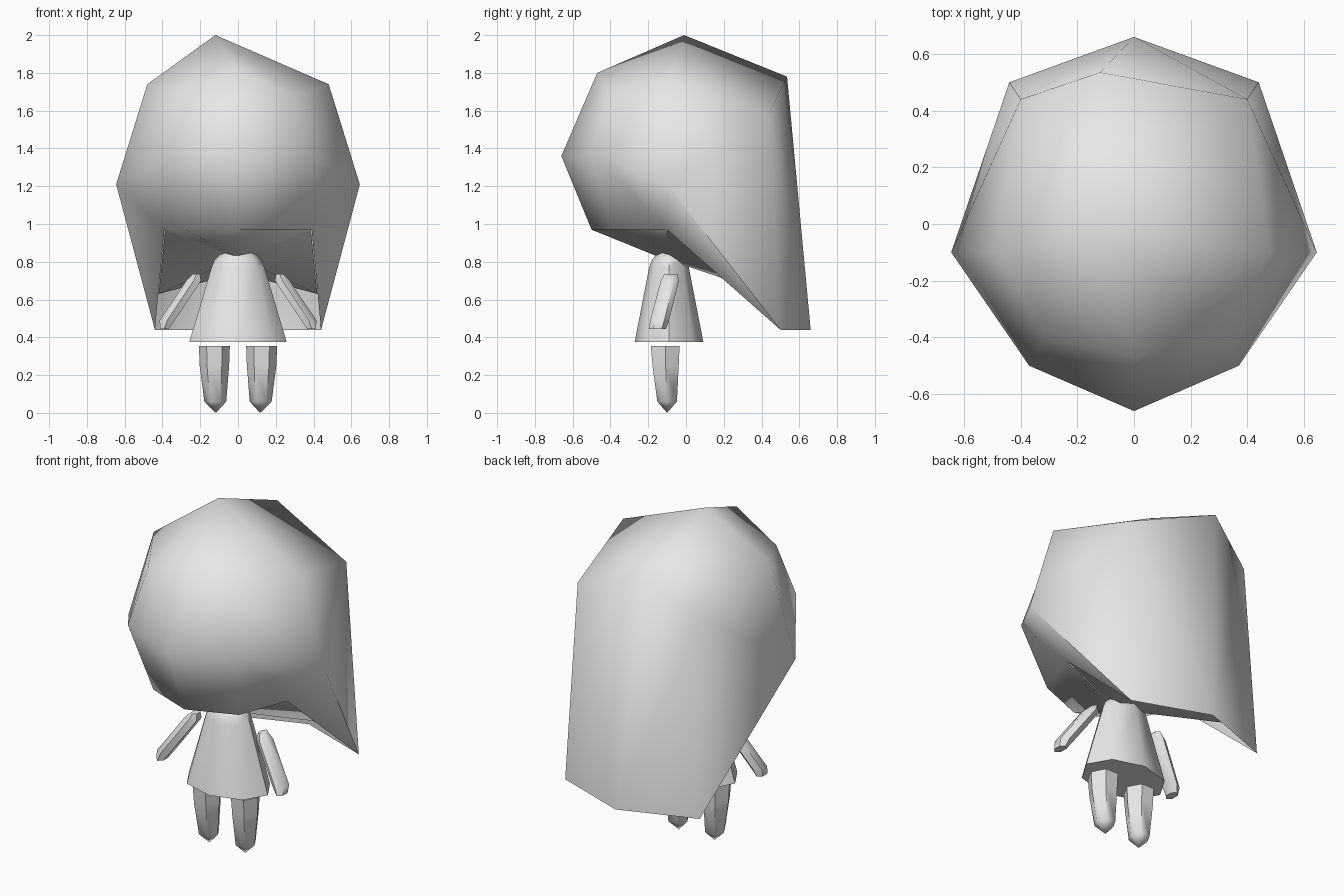
import bpy, bmesh, math
from mathutils import Vector

if "Cube" in bpy.data.objects:
    bpy.data.objects.remove(bpy.data.objects["Cube"])

grey = bpy.data.materials.new("plain_grey")
grey.diffuse_color = (0.8, 0.8, 0.8, 1)
grey.use_nodes = True
grey.node_tree.nodes["Principled BSDF"].inputs["Base Color"].default_value = grey.diffuse_color


def finish(name, bm, angle, recalc=True):
    if recalc:
        bmesh.ops.recalc_face_normals(bm, faces=bm.faces)
    me = bpy.data.meshes.new(name)
    bm.to_mesh(me)
    bm.free()
    ob = bpy.data.objects.new(name, me)
    bpy.context.collection.objects.link(ob)
    me.materials.append(grey)
    bpy.ops.object.select_all(action='DESELECT')
    ob.select_set(True)
    bpy.context.view_layer.objects.active = ob
    bpy.ops.object.shade_smooth_by_angle(angle=math.radians(angle))
    return ob


def build(name, points, faces, angle):
    """Points starting with s_ are mirrored to a left and a right copy, faces too."""
    bm = bmesh.new()
    v = {}
    for k, p in points.items():
        v[k, 1] = bm.verts.new(p)
        v[k, -1] = bm.verts.new((-p[0], p[1], p[2])) if k.startswith("s_") else v[k, 1]
    for f in faces:
        names = ["s_" + n[1:] if n[0] == "*" else n for n in f.split()]
        bm.faces.new([v[n, 1] for n in names])
        bm.faces.new([v[n, -1] for n in reversed(names)])
    return finish(name, bm, angle)


def loft(name, rings, sides, angle, turn=0.0):
    """Rings of (centre, radius x, radius y); zero radius makes a tip."""
    bm = bmesh.new()
    loops = []
    for c, rx, ry in rings:
        if rx == 0:
            loops.append([bm.verts.new(c)])
            continue
        loops.append([bm.verts.new((c[0] + rx * math.cos(a), c[1] + ry * math.sin(a), c[2]))
                      for a in (turn + 2 * math.pi * i / sides for i in range(sides))])
    for a, b in zip(loops, loops[1:]):
        for i in range(sides):
            j = (i + 1) % sides
            if len(b) == 1:
                bm.faces.new((a[i], a[j], b[0]))
            else:
                bm.faces.new((a[i], a[j], b[j], b[i]))
    for lp in (loops[0], loops[-1]):
        if len(lp) > 2:
            bm.faces.new(lp)
    return finish(name, bm, angle)


# big head with hair swept down at the back, open underneath at the rear
build("head_and_hair", {
    "top": (-0.12, -0.01, 2.0), "brow": (0, -0.47, 1.80), "crown": (-0.12, 0.535, 1.78),
    "s_temple": (0.48, -0.10, 1.74), "s_brow": (0.31, -0.40, 1.68), "s_crown": (0.40, 0.44, 1.59),
    "nose": (0, -0.66, 1.36), "s_cheek": (0.37, -0.50, 1.37), "s_ear": (0.645, -0.10, 1.21),
    "chin": (0, -0.50, 0.97), "s_chin": (0.28, -0.39, 0.97), "s_jaw": (0.39, -0.10, 0.97),
    "throat": (0, -0.13, 0.82), "tail": (0, 0.66, 0.44), "s_tail": (0.44, 0.50, 0.44),
}, [
    "top brow *brow *temple", "top *temple *crown", "top *crown crown",
    "brow nose *cheek *brow", "*brow *cheek *ear *temple",
    "nose chin *chin *cheek", "*cheek *chin *jaw *ear",
    "*temple *ear *crown", "*crown *ear *tail", "*ear *jaw *tail",
    "crown *crown tail", "*crown *tail tail",
    "chin throat *jaw *chin",
], 60)

# inner underside of the head, tucked behind the hair
build("head_underside", {
    "throat": (0, -0.13, 0.822), "nape": (0, 0.52, 0.74),
    "s_jaw": (0.385, -0.10, 0.972), "s_nape": (0.42, 0.44, 0.63),
}, ["throat nape *nape", "throat *nape *jaw"], 60)

# flared dress
loft("dress", [((0, -0.09, 0.375), 0.258, 0.182), ((0, -0.09, 0.77), 0.14, 0.105),
               ((0, -0.09, 0.81), 0.125, 0.09), ((0, -0.085, 0.85), 0.085, 0.06)], 8, 50)

for side, word in ((-1, "left"), (1, "right")):
    # arms slanting outward
    loft(word + "_arm", [((side * 0.22, -0.08, 0.735), 0.022, 0.035),
                         ((side * 0.235, -0.085, 0.70), 0.045, 0.048),
                         ((side * 0.375, -0.14, 0.49), 0.046, 0.05),
                         ((side * 0.39, -0.15, 0.445), 0.027, 0.045)], 6, 50, math.pi / 6)
    # tapering legs with pointed feet
    loft(word + "_leg", [((side * 0.125, -0.11, 0.355), 0.082, 0.088),
                         ((side * 0.125, -0.108, 0.25), 0.078, 0.08),
                         ((side * 0.12, -0.10, 0.06), 0.058, 0.06),
                         ((side * 0.117, -0.10, 0.0), 0, 0)], 6, 50)
